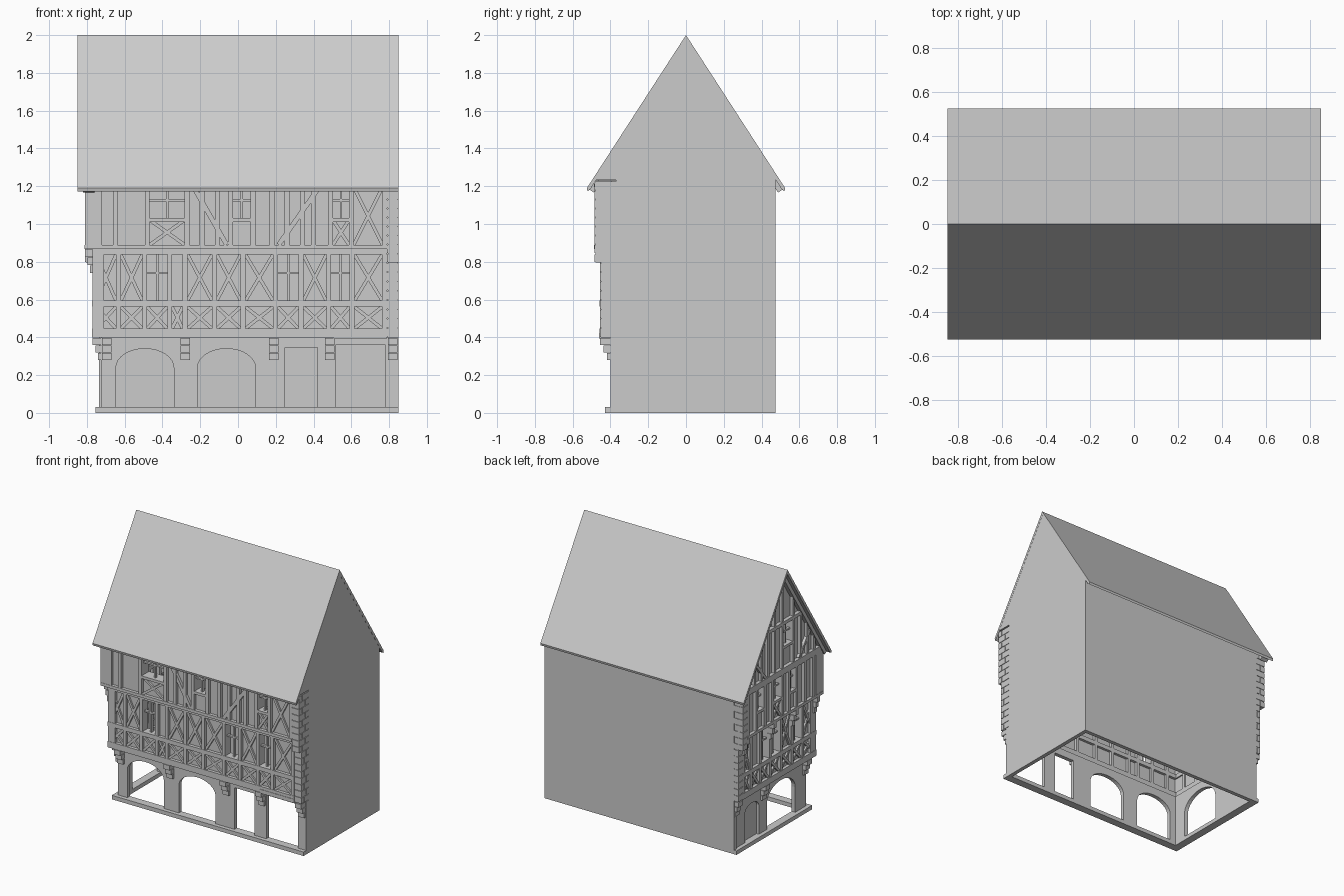
import bpy, bmesh, math
from mathutils import Vector

cube = bpy.data.objects.get("Cube")
if cube:
    bpy.data.objects.remove(cube, do_unlink=True)

grey = bpy.data.materials.new("plain_grey")
grey.use_nodes = True
grey.diffuse_color = (0.6, 0.6, 0.6, 1)
grey.node_tree.nodes["Principled BSDF"].inputs["Base Color"].default_value = (0.6, 0.6, 0.6, 1)

parts = {}
FRONT = lambda u, z, d: (u, -d, z)   # d is the distance outward from the centre
SIDE = lambda u, z, d: (-d, u, z)


def prism(name, face, outline, d0, d1):
    """Extrude a (u, z) outline on a facade between two depths."""
    bm = parts.setdefault(name, bmesh.new())
    low = [bm.verts.new(face(u, z, d0)) for u, z in outline]
    high = [bm.verts.new(face(u, z, d1)) for u, z in outline]
    faces = [bm.faces.new(low), bm.faces.new(high)]
    for i in range(len(low)):
        j = (i + 1) % len(low)
        faces.append(bm.faces.new((low[i], low[j], high[j], high[i])))
    bmesh.ops.recalc_face_normals(bm, faces=faces)


def box(name, face, u0, u1, z0, z1, d0, d1):
    prism(name, face, [(u0, z0), (u1, z0), (u1, z1), (u0, z1)], d0, d1)


def strip(name, face, a, b, width, d0, d1):
    a, b = Vector(a), Vector(b)
    n = (b - a).orthogonal().normalized() * width / 2
    prism(name, face, [a - n, b - n, b + n, a + n], d0, d1)


def cross(name, face, a, b, z0, z1, d):
    strip(name, face, (a, z0), (b, z1), 0.018, d - 0.04, d - 0.008)
    strip(name, face, (a, z1), (b, z0), 0.018, d - 0.04, d - 0.009)


def window(name, face, a, b, z0, z1, d):
    mid, zm = (a + b) / 2, z0 + (z1 - z0) * 0.6
    box(name, face, mid - 0.006, mid + 0.006, z0, z1, d - 0.045, d - 0.025)
    box(name, face, a, b, zm - 0.006, zm + 0.006, d - 0.045, d - 0.025)


def storey(name, face, d, u0, u1, posts, rails, kinds, back=0.06):
    """Timber frame: posts, rails and one kind letter for each bay of each row.
    x = cross brace, w = open window, W = window over a brace, v = window over plaster."""
    half = 0.0125
    for p in posts:
        box(name + "_posts", face, max(u0, p - half), min(u1, p + half),
            rails[0][0], rails[-1][1], d - back, d)
    for z0, z1 in rails:
        box(name + "_rails", face, u0, u1, z0, z1, d - back, d + 0.002)
    for row, letters in enumerate(kinds):
        z0, z1 = rails[row][1], rails[row + 1][0]
        for kind, p, q in zip(letters, posts, posts[1:]):
            a, b = p + half, q - half
            top = z1
            if kind in "Wv":
                top = z0 + (z1 - z0) * 0.43
                box(name + "_rails", face, a, b, top - 0.01, top + 0.01, d - back, d)
                window(name + "_windows", face, a, b, top, z1, d)
            if kind == "w":
                window(name + "_windows", face, a, b, z0, z1, d)
            else:
                box(name + "_infill", face, a, b, z0, top, d - 0.05, d - 0.022)
            if kind in "xW":
                cross(name + "_braces", face, a, b, z0, top, d)


def ground_wall(name, face, u0, u1, d, openings):
    """Wall outline with arched or square openings notched from the sill."""
    line = [(u0, 0.40), (u0, 0.03)]
    for a, b, spring, top in openings:
        line.append((a, 0.03))
        if spring == top:
            line += [(a, top), (b, top)]
        else:
            for i in range(17):
                t = math.pi * (1 - i / 16)
                line.append(((a + b) / 2 + (b - a) / 2 * math.cos(t),
                             spring + (top - spring) * math.sin(t)))
        line.append((b, 0.03))
    prism(name, face, line + [(u1, 0.03), (u1, 0.40)], d - 0.03, d)


def corbel(name, face, u, width, d, out, z0, z1):
    for i in range(3):
        step = (z1 - z0) / 3
        box(name, face, u - width / 2, u + width / 2, z0 + i * step,
            z0 + (i + 1) * step - 0.004, d - 0.02, d + out * (i + 1) / 3)


# Ground storey: sills, arches and doorways
ground_wall("front_ground_wall", FRONT, -0.725, 0.85, 0.40,
            [(-0.646, -0.34, 0.24, 0.34), (-0.214, 0.092, 0.24, 0.34),
             (0.25, 0.42, 0.345, 0.345), (0.517, 0.78, 0.36, 0.36)])
ground_wall("side_ground_wall", SIDE, -0.40, 0.475, 0.725,
            [(-0.27, 0.07, 0.22, 0.34), (0.165, 0.33, 0.25, 0.30)])
box("side_door", SIDE, 0.16, 0.335, 0.03, 0.31, 0.697, 0.705)
box("front_sill", FRONT, -0.755, 0.85, 0, 0.03, 0.37, 0.43)
box("side_sill", SIDE, -0.43, 0.475, 0, 0.03, 0.695, 0.755)

# Stepped corbels below the overhanging storeys
for u in (-0.695, -0.28, 0.19, 0.485, 0.82):
    corbel("front_corbels", FRONT, u, 0.05, 0.40, 0.055, 0.28, 0.40)
for u in (-0.38, 0.12, 0.445):
    corbel("side_corbels", SIDE, u, 0.05, 0.725, 0.045, 0.28, 0.40)
for u in (-0.43, -0.17, 0.09, 0.41):
    corbel("side_upper_brackets", SIDE, u, 0.03, 0.77, 0.04, 0.74, 0.87)
box("shop_lintel", FRONT, 0.505, 0.79, 0.395, 0.424, 0.38, 0.46)

# Middle storey
middle_rails = [(0.40, 0.446), (0.562, 0.594), (0.838, 0.87)]
storey("front_middle", FRONT, 0.455, -0.77, 0.79,
       [-0.765, -0.633, -0.494, -0.362, -0.28, -0.125, 0.027, 0.198, 0.333, 0.48, 0.604, 0.776],
       middle_rails, ["xxxxxxxxxxx", "xxw.xxxwxwx"], back=0.07)
storey("side_middle", SIDE, 0.77, -0.455, 0.42,
       [-0.443, -0.30, -0.17, -0.04, 0.09, 0.21, 0.32, 0.408],
       middle_rails, ["xxxxxxx", "xwxww.x"])

# Upper storey
upper_rails = [(0.868, 0.89), (1.195, 1.23)]
storey("front_upper", FRONT, 0.485, -0.81, 0.79,
       [-0.797, -0.65, -0.48, -0.27, -0.19, -0.11, -0.04, 0.08, 0.18, 0.26, 0.34, 0.40,
        0.49, 0.60, 0.778],
       upper_rails, ["..W...v.....Wx"], back=0.09)
for a, b in (((-0.235, 1.195), (-0.06, 0.89)), ((0.43, 1.195), (0.215, 0.89))):
    strip("front_upper_diagonals", FRONT, a, b, 0.025, 0.44, 0.484)
storey("side_upper", SIDE, 0.81, -0.485, 0.42,
       [-0.473, -0.37, -0.27, -0.17, -0.08, 0.0, 0.12, 0.21, 0.31, 0.408],
       upper_rails, ["x..v.W.v."], back=0.09)


# Timbered gable under the roof slope
def slope(y):
    return 1.966 - 1.543 * abs(y)


def gable_piece(name, a, b, z0, d0, d1):
    prism(name, SIDE, [(a, z0), (b, z0), (b, max(slope(b), z0 + 0.001)),
                       (a, max(slope(a), z0 + 0.001))], d0, d1)


gable_posts = [-0.475, -0.38, -0.30, -0.22, -0.13, 0.0, 0.09, 0.17, 0.25, 0.33, 0.40, 0.475]
for p, q in zip(gable_posts, gable_posts[1:]):
    is_window = p == -0.13
    gable_piece("gable_infill", p, q, 1.56 if is_window else 1.22, 0.76, 0.788)
    if is_window:
        box("gable_infill", SIDE, p, q, 1.22, 1.40, 0.76, 0.788)
        window("gable_window", SIDE, p, q, 1.40, 1.56, 0.81)
        box("gable_rails", SIDE, p, q, 1.385, 1.405, 0.75, 0.81)
for p in gable_posts[1:-1]:
    if p:
        gable_piece("gable_posts", p - 0.011, p + 0.011, 1.22, 0.75, 0.81)
box("gable_posts", SIDE, -0.011, 0.011, 1.22, 1.945, 0.75, 0.81)
for z in (1.22, 1.57):
    reach = (1.966 - z - 0.03) / 1.543
    box("gable_rails", SIDE, -reach, reach, z, z + 0.025, 0.75, 0.815)
for s in (-1, 1):
    strip("gable_rafters", SIDE, (s * 0.50, slope(0.50) - 0.02), (0, 1.946), 0.03, 0.76, 0.82)
    strip("gable_diagonals", SIDE, (s * 0.20, 1.245), (s * 0.34, 1.42), 0.02, 0.76, 0.809)

# Plain party wall and back wall
eave = slope(0.475)
prism("party_wall", SIDE,
      [(-0.40, 0), (0.475, 0), (0.475, eave), (0, 1.966), (-0.475, eave), (-0.37, eave),
       (-0.37, 0.28), (-0.40, 0.28)], -0.85, -0.82)
box("back_wall", FRONT, -0.735, 0.85, 0, eave, -0.475, -0.445)

# Coursed corner stones: a recessed core with alternating blocks
for name, face, u0, u1, inner, lower, upper in (
        ("front_corner_stones", FRONT, 0.79, 0.85, 0.37, 0.455, 0.485),
        ("side_corner_stones", SIDE, 0.42, 0.475, 0.695, 0.77, 0.81)):
    for z0, z1, d, courses in ((0.40, 0.795, lower, 8), (0.795, 1.225, upper, 9)):
        box(name, face, u0 + 0.004, u1 - 0.004, z0, z1, inner, d - 0.005)
        step = (z1 - z0) / courses
        for i in range(courses):
            low, high = z0 + i * step + 0.003, z0 + (i + 1) * step - 0.003
            split = inner + (d - inner) * (0.35 if i % 2 else 0.65)
            box(name, face, u0, u1, low, high, split + 0.003, d)
            box(name, face, u0, u1, low, high, inner, split - 0.003)

# Steep saddle roof
prism("roof", SIDE, [(0, 2), (0.525, 1.19), (0.521, 1.173), (0.506, 1.185), (0, 1.966),
                     (-0.506, 1.185), (-0.521, 1.173), (-0.525, 1.19)], -0.851, 0.85)

for name, bm in parts.items():
    mesh = bpy.data.meshes.new(name)
    bm.to_mesh(mesh)
    bm.free()
    mesh.materials.append(grey)
    bpy.context.scene.collection.objects.link(bpy.data.objects.new(name, mesh))
